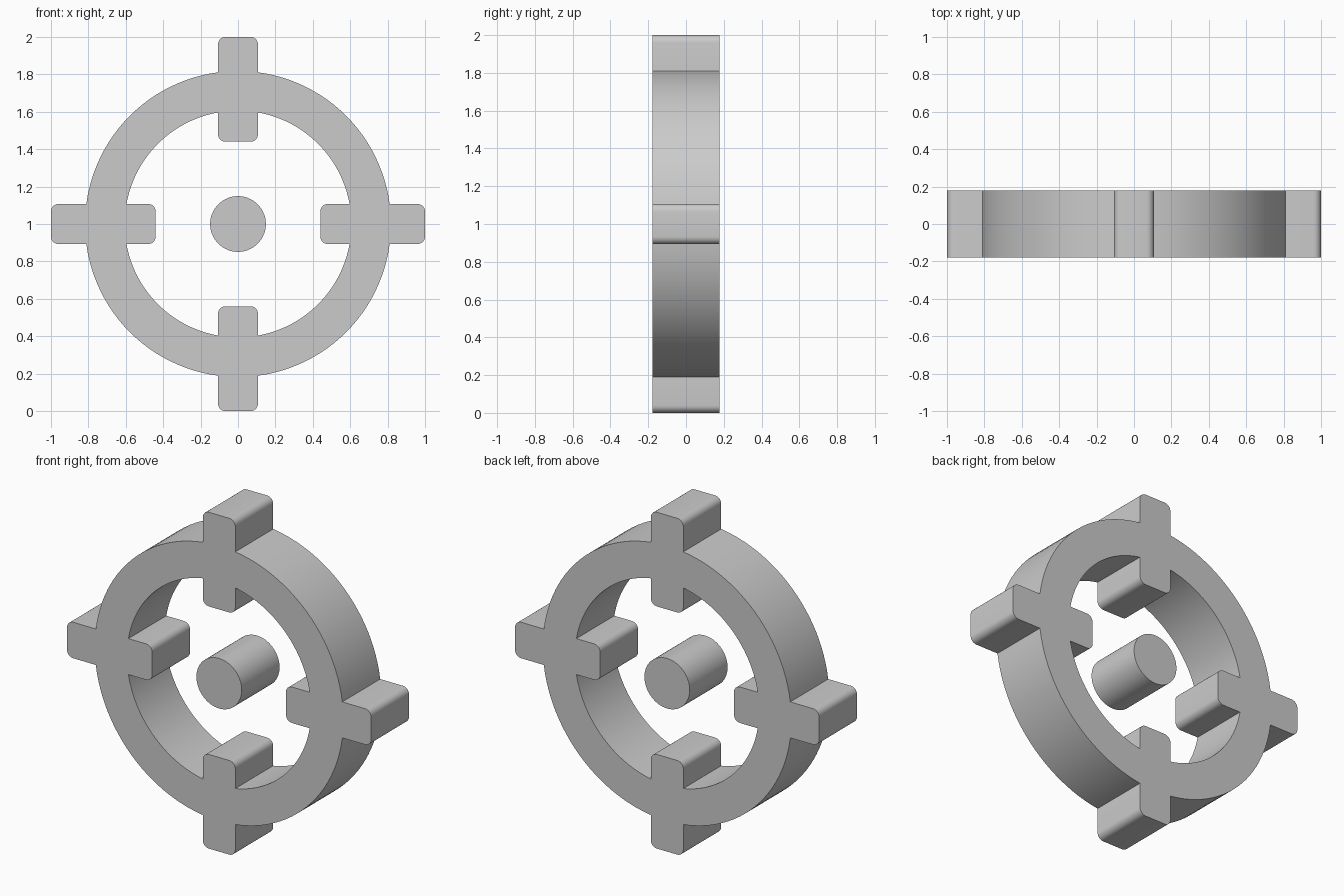
import bpy, bmesh
from math import sin, cos, asin, sqrt, pi, radians

if "Cube" in bpy.data.objects:
    bpy.data.objects.remove(bpy.data.objects["Cube"])

DEPTH = 0.178                       # half thickness along y
R_OUT, R_IN = 0.818, 0.606          # ring radii
TAB_W, TAB_OUT, TAB_IN = 0.107, 1.0, 0.44
CORNER = 0.04
CENTER_Z = 1.0


def outline(radius, tip, sign):
    """Closed outline of a circle with four rounded tabs (sign: +1 outward, -1 inward)."""
    quarter = [(-TAB_W, sqrt(radius**2 - TAB_W**2))]
    steps = 6
    for cx, start in ((-TAB_W + CORNER, pi), (TAB_W - CORNER, pi / 2)):
        for i in range(steps + 1):
            a = start - i * pi / 2 / steps
            quarter.append((cx + CORNER * cos(a), tip - sign * CORNER + sign * CORNER * sin(a)))
    a0 = asin(TAB_W / radius)
    n = 24
    for i in range(n):
        a = a0 + (pi / 2 - 2 * a0) * i / n
        quarter.append((radius * sin(a), radius * cos(a)))
    pts = []
    for k in range(4):
        c, s = cos(k * pi / 2), sin(k * pi / 2)
        pts += [(x * c + z * s, -x * s + z * c) for x, z in quarter]
    return pts


def finish(bm, name):
    bmesh.ops.recalc_face_normals(bm, faces=bm.faces)
    mesh = bpy.data.meshes.new(name)
    bm.to_mesh(mesh)
    bm.free()
    obj = bpy.data.objects.new(name, mesh)
    obj.location.z = CENTER_Z
    bpy.context.collection.objects.link(obj)
    bpy.ops.object.select_all(action='DESELECT')
    obj.select_set(True)
    bpy.context.view_layer.objects.active = obj
    bpy.ops.object.shade_smooth_by_angle(angle=radians(30))


# Ring with four crossing tabs: four matching loops bridged with quads
bm = bmesh.new()
outer = outline(R_OUT, TAB_OUT, 1)
inner = outline(R_IN, TAB_IN, -1)
loops = [[bm.verts.new((x, y, z)) for x, z in pts]
         for pts, y in ((outer, -DEPTH), (outer, DEPTH), (inner, DEPTH), (inner, -DEPTH))]
count = len(outer)
for k in range(4):
    a, b = loops[k], loops[(k + 1) % 4]
    for i in range(count):
        j = (i + 1) % count
        bm.faces.new((a[i], a[j], b[j], b[i]))
finish(bm, "tabbed_ring")

# Centre dot: short cylinder along y
bm = bmesh.new()
bmesh.ops.create_cone(bm, cap_ends=True, segments=64, radius1=0.149, radius2=0.149, depth=2 * DEPTH)
for v in bm.verts:
    v.co = (v.co.x, v.co.z, v.co.y)
finish(bm, "centre_dot")
